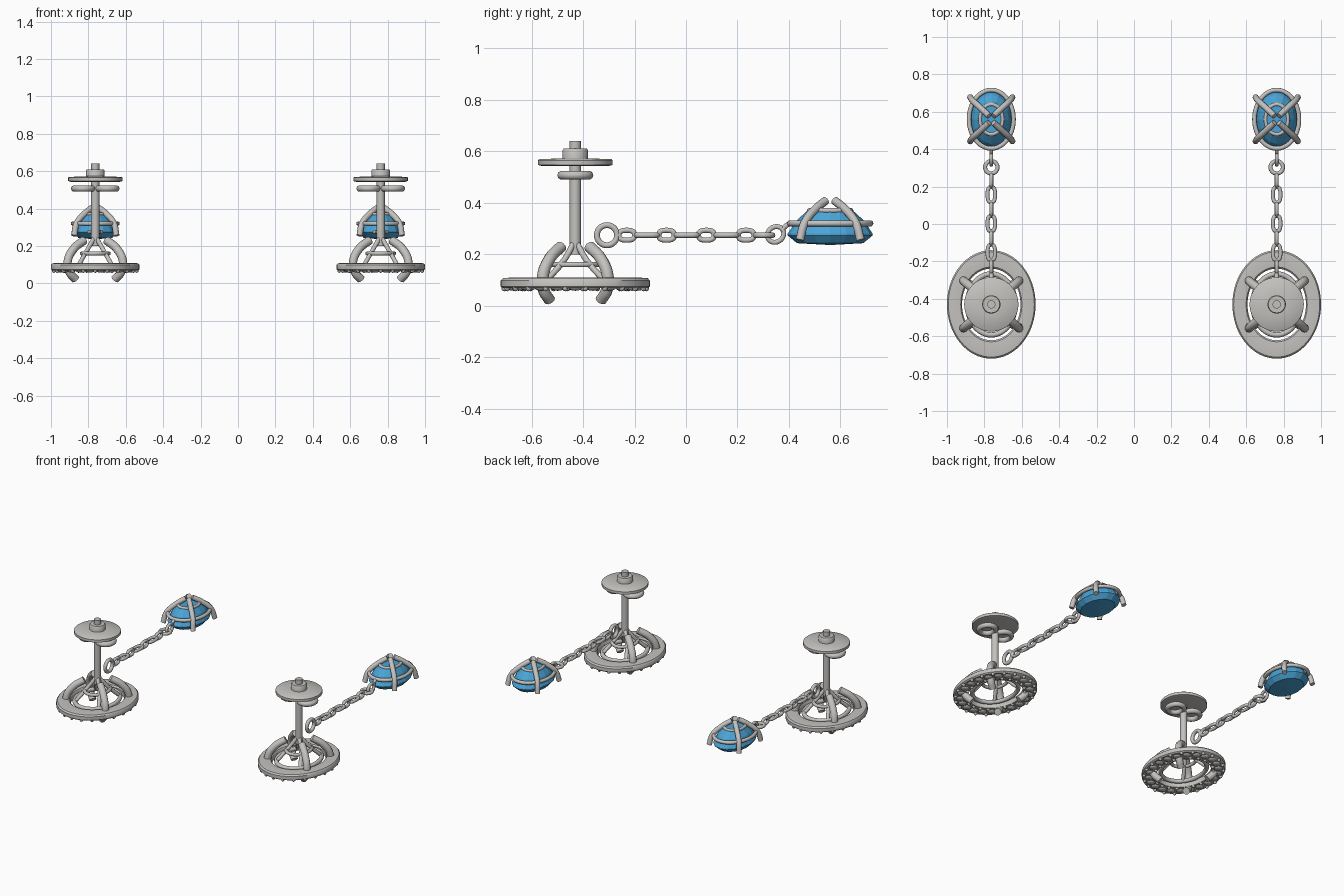
import bpy, bmesh, math
from math import sin, cos, pi, tau
from mathutils import Vector

cube = bpy.data.objects.get("Cube")
if cube:
    bpy.data.objects.remove(cube, do_unlink=True)


def material(name, rgb):
    m = bpy.data.materials.new(name)
    m.use_nodes = True
    m.diffuse_color = (*rgb, 1)
    m.node_tree.nodes["Principled BSDF"].inputs["Base Color"].default_value = (*rgb, 1)
    return m


SILVER = material("silver", (0.55, 0.54, 0.52))
BLUE = material("blue_gem", (0.07, 0.37, 0.68))


def finish(name, mesh, mat, smooth=True):
    mesh.materials.clear()
    mesh.materials.append(mat)
    obj = bpy.data.objects.new(name, mesh)
    bpy.context.collection.objects.link(obj)
    if smooth:
        bpy.ops.object.select_all(action='DESELECT')
        obj.select_set(True)
        bpy.context.view_layer.objects.active = obj
        bpy.ops.object.shade_smooth_by_angle(angle=math.radians(40))
    return obj


def lathe(name, profile, centre, mat=SILVER, sx=1, sy=1, sides=48, closed=False, smooth=True):
    """Spin (radius, z) points about an upright axis, stretched to an oval."""
    bm = bmesh.new()
    rings = [[bm.verts.new((centre[0] + r * sx * cos(tau * i / sides),
                            centre[1] + r * sy * sin(tau * i / sides), centre[2] + z))
              for i in range(sides)] for r, z in profile]
    pairs = list(zip(rings, rings[1:]))
    if closed:
        pairs.append((rings[-1], rings[0]))
    else:
        bm.faces.new(rings[0])
        bm.faces.new(rings[-1])
    for a, b in pairs:
        for i in range(sides):
            j = (i + 1) % sides
            bm.faces.new((a[i], a[j], b[j], b[i]))
    bmesh.ops.recalc_face_normals(bm, faces=bm.faces)
    mesh = bpy.data.meshes.new(name)
    bm.to_mesh(mesh)
    bm.free()
    return finish(name, mesh, mat, smooth)


def tube(name, points, radius, cyclic=False, steps=6):
    """Round wire through the points."""
    cu = bpy.data.curves.new(name, 'CURVE')
    cu.dimensions = '3D'
    cu.bevel_depth = radius
    cu.bevel_resolution = 3
    cu.use_fill_caps = True
    cu.resolution_u = steps
    sp = cu.splines.new('BEZIER')
    sp.bezier_points.add(len(points) - 1)
    for bp, p in zip(sp.bezier_points, points):
        bp.co = p
        bp.handle_left_type = bp.handle_right_type = 'AUTO'
    sp.use_cyclic_u = cyclic
    tmp = bpy.data.objects.new(name + "_wire", cu)
    bpy.context.collection.objects.link(tmp)
    bpy.context.view_layer.update()
    mesh = bpy.data.meshes.new_from_object(tmp.evaluated_get(bpy.context.evaluated_depsgraph_get()))
    bpy.data.objects.remove(tmp, do_unlink=True)
    return finish(name, mesh, SILVER)


def loop(name, centre, u, v, a, b, radius, power=1.0):
    """Closed oval wire in the plane of u and v; a power under 1 squares it off."""
    c, u, v = Vector(centre), Vector(u), Vector(v)

    def bend(t):
        return math.copysign(abs(t) ** power, t) if abs(t) > 1e-6 else 0
    pts = [c + u * a * bend(cos(tau * i / 16)) + v * b * bend(sin(tau * i / 16)) for i in range(16)]
    return tube(name, pts, radius, True, 3)


def claws(name, centre, path, radius):
    """Four mirrored prongs around a centre."""
    for i, (sx, sy) in enumerate(((1, 1), (-1, 1), (-1, -1), (1, -1))):
        tube(f"{name}_{i}", [(centre[0] + sx * x, centre[1] + sy * y, z) for x, y, z in path], radius)


def beads(name, centre, rx, ry, count, size, height, shift=0.0):
    """Row of flattened beads set around an oval."""
    bm = bmesh.new()
    for i in range(count):
        t = tau * (i + shift) / count
        ball = bmesh.ops.create_uvsphere(bm, u_segments=10, v_segments=6, radius=size)['verts']
        bmesh.ops.scale(bm, vec=(1, 1, height / size), verts=ball)
        bmesh.ops.translate(bm, vec=(centre[0] + rx * cos(t), centre[1] + ry * sin(t), centre[2]), verts=ball)
    mesh = bpy.data.meshes.new(name)
    bm.to_mesh(mesh)
    bm.free()
    return finish(name, mesh, SILVER)


X, Y, Z = (1, 0, 0), (0, 1, 0), (0, 0, 1)
BASE_Y, GEM_Y, CHAIN_Z = -0.43, 0.56, 0.274

for side, cx in (("left", 0.763), ("right", -0.763)):
    def n(part):
        return f"{side}_{part}"
    base = (cx, BASE_Y, 0)

    # Oval halo with stones set on its underside
    lathe(n("halo"), [(0.66, 0.068), (0.97, 0.068), (1, 0.075), (1, 0.098), (0.97, 0.107),
                      (0.84, 0.11), (0.69, 0.107), (0.66, 0.098)],
          base, sx=0.237, sy=0.29, closed=True, sides=64)
    low = (cx, BASE_Y, 0.069)
    beads(n("halo_stones"), low, 0.195, 0.242, 22, 0.027, 0.011)
    beads(n("outer_beads"), low, 0.224, 0.276, 22, 0.011, 0.013, 0.5)
    beads(n("inner_beads"), low, 0.166, 0.206, 22, 0.011, 0.013, 0.5)

    # Basket and thick claws over the halo
    loop(n("basket_ring"), (cx, BASE_Y, 0.095), X, Y, 0.128, 0.163, 0.014)
    loop(n("basket_top_ring"), (cx, BASE_Y, 0.16), X, Y, 0.072, 0.092, 0.011)
    claws(n("basket_strut"), base, [(0.008, 0.008, 0.24), (0.045, 0.045, 0.175), (0.09, 0.115, 0.095)], 0.012)
    claws(n("claw"), base, [(0.06, 0.055, 0.23), (0.115, 0.098, 0.185), (0.148, 0.126, 0.115),
                            (0.138, 0.122, 0.06), (0.105, 0.1, 0.022)], 0.023)

    # Post with its flat disc and hub
    lathe(n("post"), [(0.022, 0.2), (0.022, 0.64)], base, sides=24)
    lathe(n("disc"), [(0.13, 0.543), (0.145, 0.547), (0.145, 0.565), (0.14, 0.569), (0.045, 0.573)], base)
    lathe(n("hub"), [(0.049, 0.565), (0.049, 0.605), (0.045, 0.61)], base, sides=32)
    for s in (-1, 1):
        loop(n(f"scroll_{s + 1}"), (cx + s * 0.064, BASE_Y, 0.507), X, Y, 0.049, 0.053, 0.017)

    # Chain of alternating links
    loop(n("jump_ring"), (cx, -0.307, CHAIN_Z), Y, Z, 0.039, 0.039, 0.012)
    for i in range(4):
        loop(n(f"upright_link_{i}"), (cx, -0.23 + i * 0.1545, CHAIN_Z), Y, Z, 0.03, 0.019, 0.0105, 0.75)
    for i in range(3):
        loop(n(f"flat_link_{i}"), (cx, -0.152 + i * 0.1545, CHAIN_Z), Y, X, 0.041, 0.02, 0.0105, 0.75)
    loop(n("end_ring"), (cx, 0.303, CHAIN_Z), Y, X, 0.033, 0.033, 0.011)
    loop(n("gem_ring"), (cx, 0.348, CHAIN_Z + 0.003), (0, 0.8, 0.6), (0, -0.6, 0.8), 0.033, 0.029, 0.01)
    tube(n("gem_hook"), [(cx, 0.372, 0.29), (cx, 0.385, 0.308), (cx, 0.405, 0.32)], 0.01)

    # Faceted oval gem in its cage
    gem = (cx, GEM_Y, 0)
    lathe(n("gem"), [(0.03, 0.236), (0.78, 0.243), (1, 0.273), (1, 0.28), (0.8, 0.33), (0.5, 0.375)],
          gem, BLUE, 0.116, 0.165, 16, smooth=False)
    loop(n("cage_ring"), (cx, GEM_Y, 0.32), X, Y, 0.119, 0.156, 0.012)
    loop(n("cage_top_ring"), (cx, GEM_Y, 0.37), X, Y, 0.06, 0.08, 0.01)
    claws(n("cage_claw"), gem, [(0.012, 0.018, 0.408), (0.055, 0.058, 0.375), (0.1, 0.1, 0.32),
                                (0.113, 0.118, 0.255)], 0.0165)
